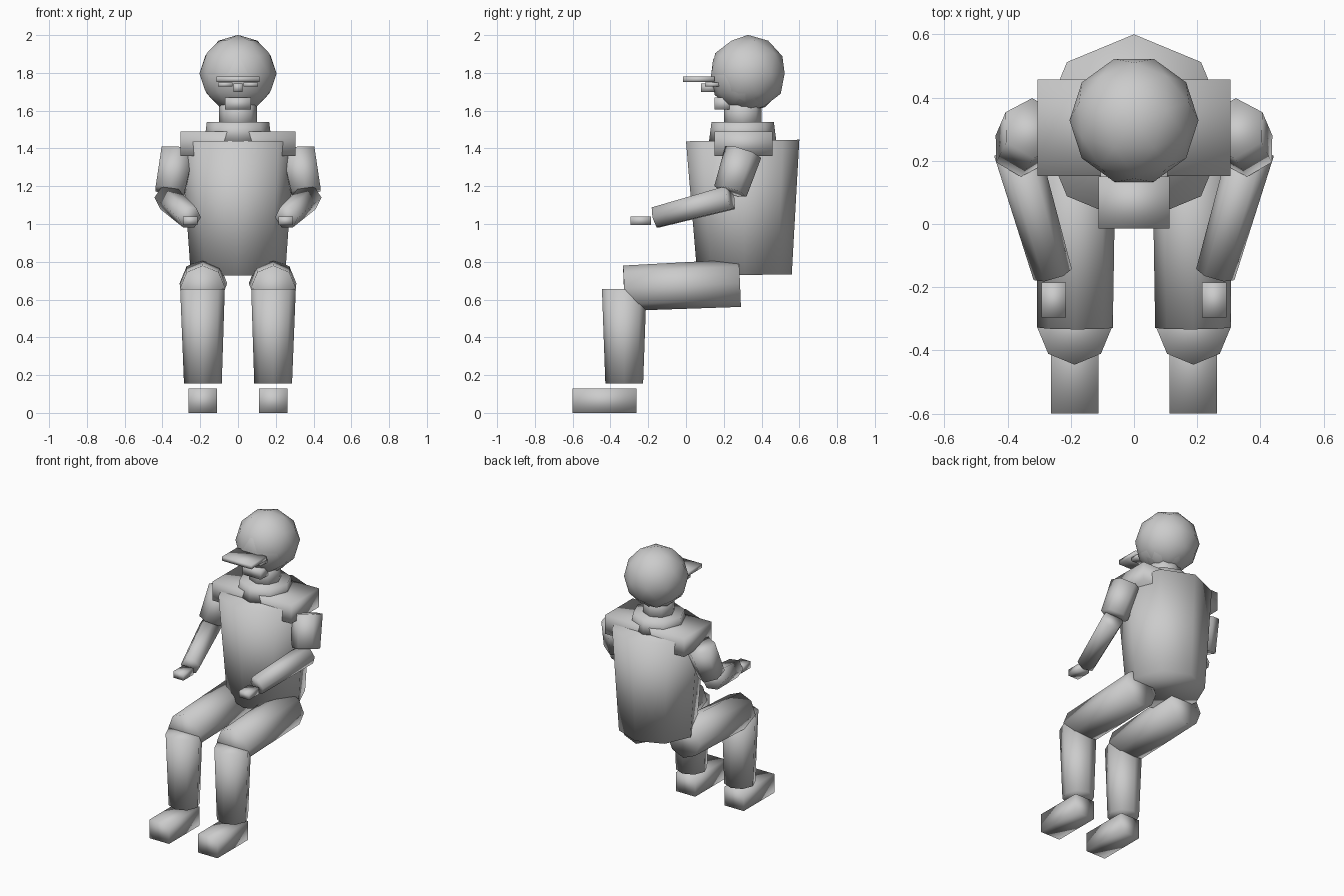
import bpy, math
from mathutils import Vector, Matrix

cube = bpy.data.objects.get("Cube")
if cube:
    bpy.data.objects.remove(cube, do_unlink=True)

GREY = (0.6, 0.6, 0.6, 1)
mat = bpy.data.materials.new("plain grey")
mat.use_nodes = True
mat.diffuse_color = GREY
mat.node_tree.nodes["Principled BSDF"].inputs["Base Color"].default_value = GREY


def finish(name):
    ob = bpy.context.object
    ob.name = name
    ob.data.materials.append(mat)
    bpy.ops.object.shade_smooth()
    return ob


def box(name, x, y, z):
    """Box given by its (min, max) range on each axis."""
    bpy.ops.mesh.primitive_cube_add(size=1)
    ob = finish(name)
    ranges = (x, y, z)
    size = [b - a for a, b in ranges]
    mid = Vector([(a + b) / 2 for a, b in ranges])
    ob.data.transform(Matrix.Translation(mid) @ Matrix.Diagonal((*size, 1)))
    return ob


def limb(name, start, end, r1, r2, sides=8, turn=0):
    """Tapered prism running from start to end."""
    a, b = Vector(start), Vector(end)
    axis = (b - a).normalized()
    bpy.ops.mesh.primitive_cone_add(vertices=sides, radius1=r1, radius2=r2, depth=(b - a).length)
    ob = finish(name)
    spin = Matrix.Rotation(math.radians(turn), 4, 'Z')
    lean = axis.to_track_quat('Z', 'Y').to_matrix().to_4x4()
    ob.data.transform(Matrix.Translation((a + b) / 2) @ lean @ spin)
    return ob


def ball(name, centre, radius, turn):
    bpy.ops.mesh.primitive_ico_sphere_add(subdivisions=2, radius=radius)
    ob = finish(name)
    ob.data.transform(Matrix.Translation(centre) @ Matrix.Rotation(math.radians(turn), 4, 'Z'))
    return ob


# Trunk
limb("torso", (0, 0.31, 0.73), (0, 0.3, 1.442), 0.25, 0.3)
box("shoulders", (-0.305, 0.305), (0.152, 0.457), (1.36, 1.49))
limb("collar", (0, 0.3, 1.44), (0, 0.3, 1.54), 0.178, 0.165)
limb("neck", (0, 0.3, 1.5), (0, 0.3, 1.66), 0.1, 0.1)

# Head, face and visor
ball("head", (0, 0.328, 1.797), 0.204, 90)
ball("face", (0, 0.318, 1.785), 0.195, -90)
box("jaw", (-0.07, 0.07), (0.15, 0.25), (1.605, 1.67))
box("visor", (-0.113, 0.113), (-0.015, 0.15), (1.752, 1.78))
box("nose", (-0.024, 0.024), (0.08, 0.17), (1.7, 1.745))

# Paired parts
for side, s in (("left", 1), ("right", -1)):
    def span(a, b):
        return sorted((s * a, s * b))

    box(side + "_eye", span(0.028, 0.106), (0.1, 0.18), (1.727, 1.75))
    limb(side + "_upper_arm", (s * 0.32, 0.303, 1.38), (s * 0.36, 0.235, 1.173), 0.1, 0.09, 6, 90)
    limb(side + "_forearm", (s * 0.372, 0.235, 1.14), (s * 0.257, -0.16, 1.035), 0.073, 0.063, 6, 90)
    box(side + "_hand", span(0.215, 0.292), (-0.295, -0.185), (0.995, 1.04))
    limb(side + "_thigh", (s * 0.183, 0.285, 0.687), (s * 0.187, -0.328, 0.66), 0.126, 0.12)
    limb(side + "_shin", (s * 0.186, -0.327, 0.155), (s * 0.188, -0.327, 0.655), 0.1, 0.118)
    box(side + "_foot", span(0.112, 0.262), (-0.6, -0.262), (0, 0.13))
